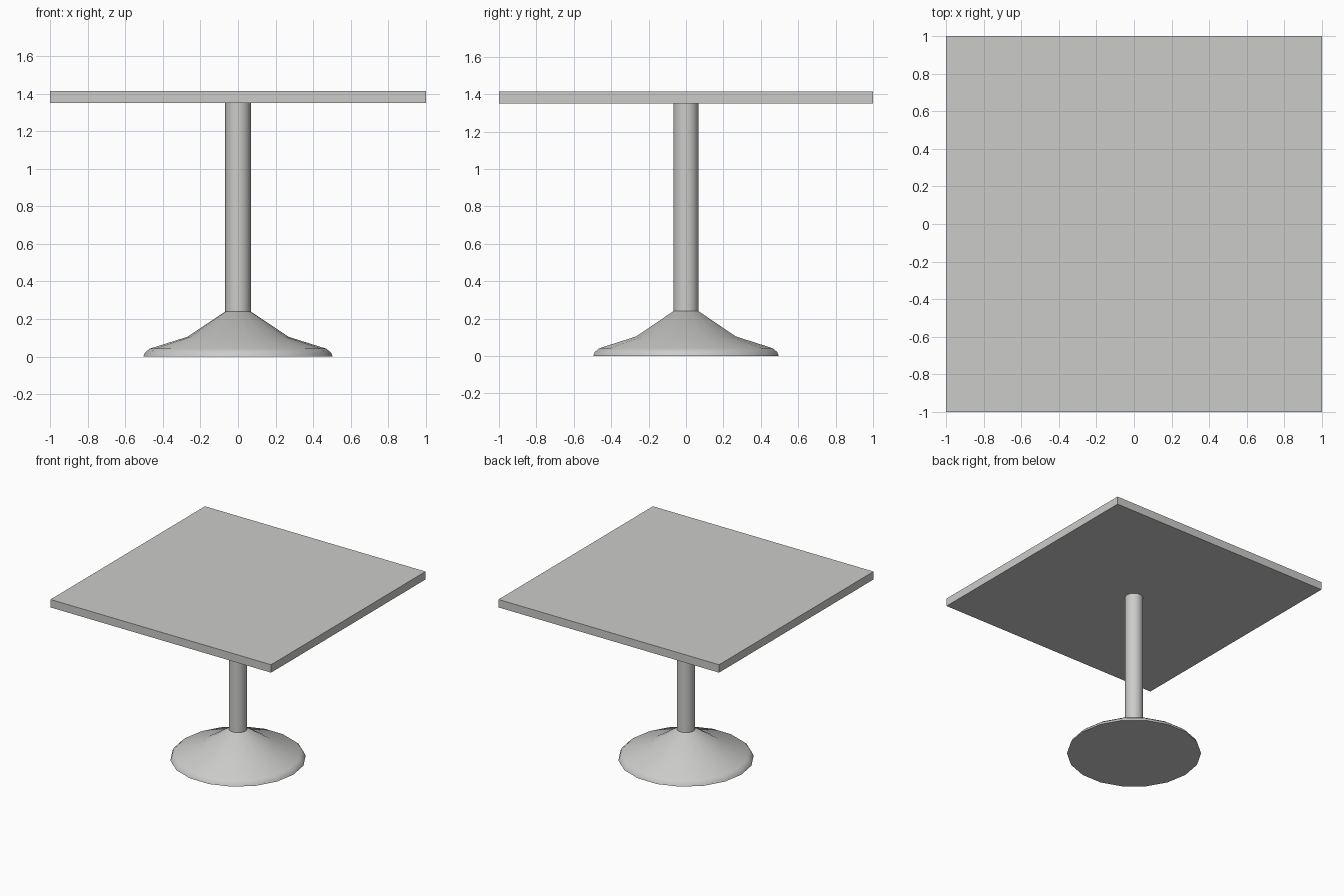
import bpy, bmesh, math

if "Cube" in bpy.data.objects:
    bpy.data.objects.remove(bpy.data.objects["Cube"])

grey = bpy.data.materials.new("light grey")
grey.diffuse_color = (0.6, 0.6, 0.59, 1)
grey.use_nodes = True
grey.node_tree.nodes["Principled BSDF"].inputs["Base Color"].default_value = grey.diffuse_color


def finish(name, bm, smooth=None):
    bmesh.ops.recalc_face_normals(bm, faces=bm.faces)
    mesh = bpy.data.meshes.new(name)
    bm.to_mesh(mesh)
    bm.free()
    obj = bpy.data.objects.new(name, mesh)
    bpy.context.collection.objects.link(obj)
    mesh.materials.append(grey)
    if smooth:
        bpy.ops.object.select_all(action='DESELECT')
        obj.select_set(True)
        bpy.context.view_layer.objects.active = obj
        bpy.ops.object.shade_smooth_by_angle(angle=math.radians(smooth))
    return obj


def lathe(name, profile, sides, smooth):
    """Turn a (radius, height) profile about z, capping both ends."""
    bm = bmesh.new()
    rings = [[bm.verts.new((r * math.cos(2 * math.pi * i / sides),
                            r * math.sin(2 * math.pi * i / sides), z))
              for i in range(sides)] for r, z in profile]
    for lower, upper in zip(rings, rings[1:]):
        for i in range(sides):
            j = (i + 1) % sides
            bm.faces.new((lower[i], lower[j], upper[j], upper[i]))
    bm.faces.new(rings[0])
    bm.faces.new(rings[-1])
    return finish(name, bm, smooth)


# Flared pedestal foot
lathe("base", [(0.504, 0), (0.495, 0.022), (0.47, 0.042),
               (0.27, 0.105), (0.068, 0.24)], 18, 50)

# Central column
lathe("column", [(0.068, 0.24), (0.068, 1.35)], 18, 40)

# Square slab top
bm = bmesh.new()
bmesh.ops.create_cube(bm, size=1)
bmesh.ops.scale(bm, vec=(2, 2, 0.065), verts=bm.verts)
bmesh.ops.translate(bm, vec=(0, 0, 1.3825), verts=bm.verts)
finish("table_top", bm)
